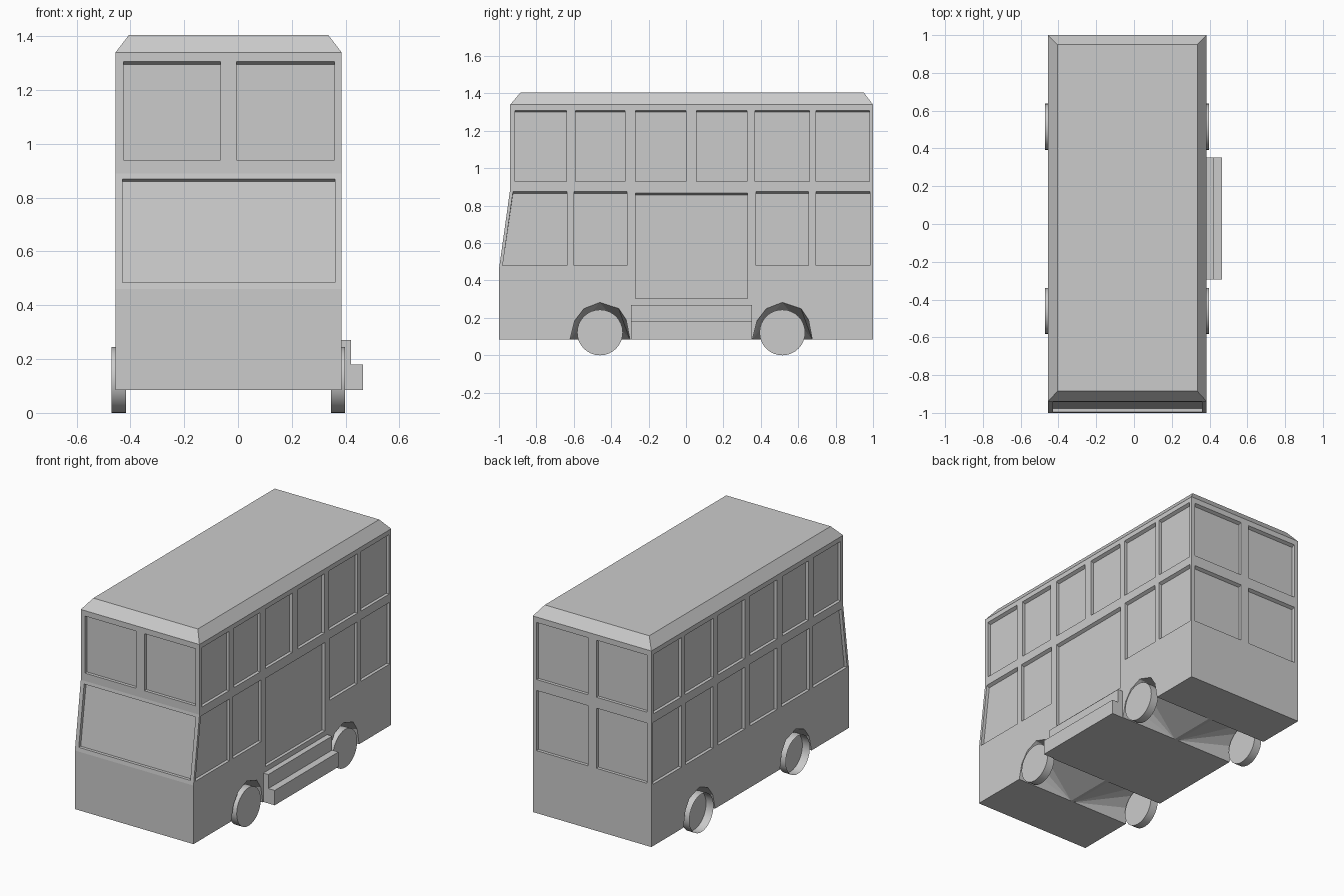
import bpy, bmesh, math
from mathutils import Vector as V

if "Cube" in bpy.data.objects:
    bpy.data.objects.remove(bpy.data.objects["Cube"])

XL, XR = -0.455, 0.385          # body side planes
XC = (XL + XR) / 2
DEPTH = 0.02                    # window recess


def finish(name, bm):
    bmesh.ops.recalc_face_normals(bm, faces=bm.faces[:])
    me = bpy.data.meshes.new(name)
    bm.to_mesh(me)
    bm.free()
    ob = bpy.data.objects.new(name, me)
    bpy.context.collection.objects.link(ob)
    return ob


def hull(bm, pts):
    vs = [bm.verts.new(p) for p in pts]
    r = bmesh.ops.convex_hull(bm, input=vs)
    junk = {v for v in r["geom_interior"] + r["geom_unused"] if isinstance(v, bmesh.types.BMVert)}
    bmesh.ops.delete(bm, geom=list(junk), context='VERTS')


def extrude_x(name, profile, x0, x1):
    bm = bmesh.new()
    f = bm.faces.new([bm.verts.new((x0, y, z)) for y, z in profile])
    r = bmesh.ops.extrude_face_region(bm, geom=[f])
    vs = [v for v in r["geom"] if isinstance(v, bmesh.types.BMVert)]
    bmesh.ops.translate(bm, vec=(x1 - x0, 0, 0), verts=vs)
    return finish(name, bm)


def front_y(z):
    # front wall position at height z
    return -1 + 0.06 * min(max((z - 0.46) / 0.43, 0), 1)


# Body shell with raked windscreen
body = extrude_x("bus_body", [(-1, 0.085), (-1, 0.46), (-0.94, 0.89), (-0.94, 1.34),
                              (1, 1.34), (1, 0.085)], XL, XR)

# Window and door recesses
bm = bmesh.new()


def recess(quad, inward):
    # quad: two bottom points then two top points, lying on the wall
    d = V(inward) * DEPTH
    pts = [V(p) for p in quad]
    outer = [p - d for p in pts]
    inner = [p + d - V((0, 0, 0.01 if i > 1 else 0)) for i, p in enumerate(pts)]
    hull(bm, outer + pts + inner)


upper = [(-0.915, -0.64), (-0.59, -0.325), (-0.27, 0.0), (0.055, 0.325), (0.37, 0.66), (0.695, 0.98)]
lower = {XL: [(-0.6, -0.315), (-0.27, 0.0), (0.055, 0.325), (0.375, 0.655), (0.695, 0.985)],
         XR: [(-0.6, -0.315), (0.375, 0.655), (0.695, 0.985)]}
for x, n in ((XL, 1), (XR, -1)):
    boxes = [(a, b, 0.93, 1.31) for a, b in upper] + [(a, b, 0.48, 0.875) for a, b in lower[x]]
    if x == XR:
        boxes.append((-0.27, 0.33, 0.303, 0.868))
    for a, b, z0, z1 in boxes:
        recess([(x, a, z0), (x, b, z0), (x, b, z1), (x, a, z1)], (n, 0, 0))
    recess([(x, -0.98, 0.48), (x, -0.635, 0.48), (x, -0.635, 0.875), (x, -0.925, 0.875)], (n, 0, 0))


def end_recess(x0, x1, z0, z1, rear):
    y0, y1 = (1, 1) if rear else (front_y(z0), front_y(z1))
    recess([(x0, y0, z0), (x1, y0, z0), (x1, y1, z1), (x0, y1, z1)], (0, -1 if rear else 1, 0))


for a, b in ((-0.425, -0.065), (-0.005, 0.358)):
    end_recess(a, b, 0.94, 1.305, False)
    end_recess(a, b, 0.94, 1.305, True)
    end_recess(a, b, 0.485, 0.87, True)
end_recess(-0.43, 0.36, 0.485, 0.87, False)

# Wheel arches tapering towards the middle of the floor
arch = [(-0.16, 0.085), (-0.135, 0.185), (-0.085, 0.25), (0, 0.283),
        (0.1, 0.25), (0.14, 0.19), (0.16, 0.085)]
WHEEL_Y = (-0.46, 0.515)
for wy in WHEEL_Y:
    for x, s in ((XL, -1), (XR, 1)):
        pts = [(x + e * s, wy + y, z) for y, z in arch for e in (0, 0.1)]
        for y in (-0.16, 0.16):
            pts += [(XC + 0.01 * s, wy + y, z) for z in (0, 0.084)]
            pts += [(x + 0.1 * s, wy + y, 0)]
        hull(bm, pts)

cutter = finish("recess_cutter", bm)
cutter.hide_render = True
mod = body.modifiers.new("recesses", 'BOOLEAN')
mod.operation, mod.solver, mod.object = 'DIFFERENCE', 'EXACT', cutter
bpy.context.view_layer.objects.active = body
bpy.ops.object.modifier_apply(modifier=mod.name)
bpy.data.objects.remove(cutter)

# Chamfered roof
bm = bmesh.new()
hull(bm, [(x, y, 1.34) for x in (XL, XR) for y in (-0.94, 1)] +
     [(x, y, 1.405) for x in (-0.405, 0.335) for y in (-0.885, 0.95)])
roof = finish("roof", bm)
bm = bmesh.new()
bm.from_mesh(roof.data)
bmesh.ops.dissolve_limit(bm, angle_limit=0.01, verts=bm.verts[:], edges=bm.edges[:])
bm.to_mesh(roof.data)
bm.free()

# Boarding steps on the door side
bm = bmesh.new()
prof = [(XR - 0.01, 0.085), (0.465, 0.085), (0.465, 0.18), (0.42, 0.18), (0.42, 0.27), (XR - 0.01, 0.27)]
f = bm.faces.new([bm.verts.new((x, -0.293, z)) for x, z in prof])
r = bmesh.ops.extrude_face_region(bm, geom=[f])
bmesh.ops.translate(bm, vec=(0, 0.645, 0), verts=[v for v in r["geom"] if isinstance(v, bmesh.types.BMVert)])
finish("boarding_steps", bm)

# Wheels: drums closed on their right-hand face only
for wy, end in zip(WHEEL_Y, ("front", "rear")):
    for x0, x1, side in ((-0.47, -0.417, "left"), (0.345, 0.398, "right")):
        bm = bmesh.new()
        n = 32
        rings = [[bm.verts.new((x, wy + 0.122 * math.cos(2 * math.pi * i / n),
                                0.122 + 0.122 * math.sin(2 * math.pi * i / n))) for i in range(n)]
                 for x in (x0, x1)]
        for i in range(n):
            j = (i + 1) % n
            bm.faces.new((rings[0][i], rings[0][j], rings[1][j], rings[1][i]))
        bm.faces.new(rings[1])
        wheel = finish(f"{end}_{side}_wheel", bm)
        bpy.ops.object.select_all(action='DESELECT')
        wheel.select_set(True)
        bpy.context.view_layer.objects.active = wheel
        bpy.ops.object.shade_smooth_by_angle(angle=math.radians(30))
